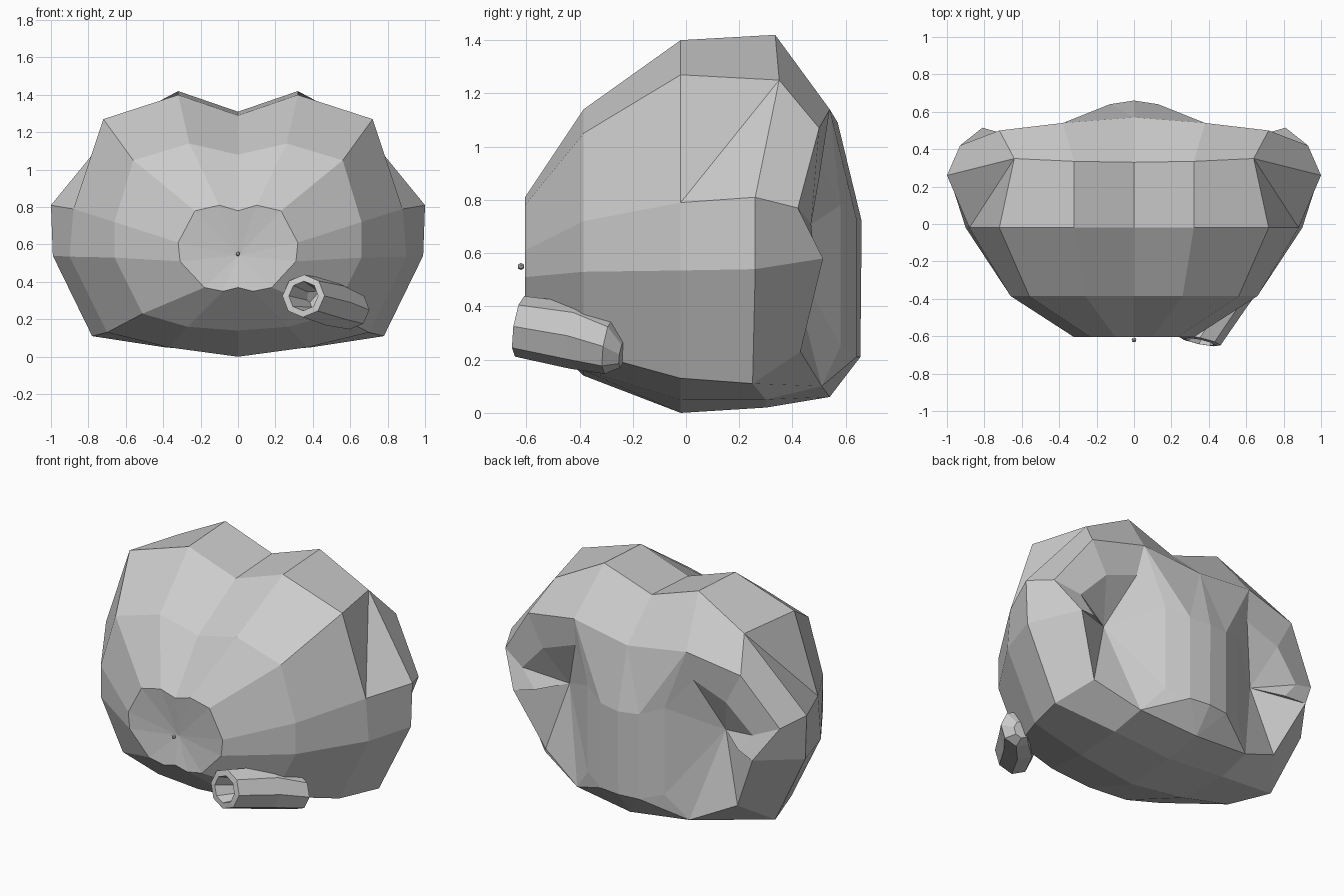
import bpy
import bmesh
from math import cos, sin, tau
from mathutils import Vector

default_cube = bpy.data.objects.get("Cube")
if default_cube:
    bpy.data.objects.remove(default_cube, do_unlink=True)

grey = bpy.data.materials.new("plain grey")
grey.use_nodes = True
grey.diffuse_color = (0.6, 0.6, 0.6, 1)
grey.node_tree.nodes["Principled BSDF"].inputs["Base Color"].default_value = grey.diffuse_color


def finish(mesh_builder, name):
    """Turn a bmesh into a flat shaded grey object."""
    mesh = bpy.data.meshes.new(name)
    mesh_builder.to_mesh(mesh)
    mesh_builder.free()
    mesh.materials.append(grey)
    part = bpy.data.objects.new(name, mesh)
    bpy.context.collection.objects.link(part)
    return part


def bridge(builder, first, second, closed=False):
    """Join two rows of vertices with quads."""
    faces = []
    count = len(first)
    for i in range(count if closed else count - 1):
        k = (i + 1) % count
        faces.append(builder.faces.new((first[i], first[k], second[k], second[i])))
    return faces


def build_body():
    bm = bmesh.new()

    def row(points):
        return [bm.verts.new(p) for p in points]

    def ring(y, outline):
        return row([(x, y, z) for x, z in outline])

    # Half cross-sections from the top notch to the bottom centre
    snout = ring(-.605, [(0, .78), (.1, .81), (.23, .78), (.32, .61),
                         (.31, .51), (.18, .37), (.08, .35), (0, .37)])
    brow = ring(-.385, [(0, 1.08), (.26, 1.14), (.56, 1.05), (.66, .72),
                        (.66, .53), (.51, .23), (.27, .16), (0, .14)])
    middle = ring(-.02, [(0, 1.29), (.32, 1.4), (.72, 1.27), (.88, .79),
                         (.9, .535), (.7, .13), (.37, .05), (0, 0)])
    widest = row([(0, .33, 1.31), (.32, .335, 1.42), (.64, .35, 1.25),
                  (1, .26, .81), (.99, .26, .54), (.78, .25, .11),
                  (.39, .3, .05), (0, .3, .02)])
    back = row([(0, .57, 1.09), (.38, .54, 1.14), (.72, .5, 1.07),
                (.93, .42, .77), (.81, .515, .58), (.65, .43, .23),
                (.38, .51, .1), (0, .54, .06)])

    # Front fan around a shallow hollow
    tip = bm.verts.new((0, -.575, .54))
    for a, b in zip(snout, snout[1:]):
        bm.faces.new((tip, a, b))
    bridge(bm, snout, brow)
    bridge(bm, brow, middle)
    cheeks = bridge(bm, middle, widest)
    bmesh.utils.face_split(cheeks[2], middle[3], widest[2])
    bridge(bm, widest, back)

    # Puffed cheek rolling into a deep dimple
    dimple = bm.verts.new((.53, .37, .64))
    roll = row([(.4, .5, .96), (.62, .5, .88), (.78, .47, .71), (.69, .48, .6)])
    bridge(bm, back[1:5], roll)
    for a, b in zip(roll, roll[1:]):
        bm.faces.new((dimple, a, b))
    bm.faces.new((dimple, roll[3], back[4]))
    for a, b in zip(back[4:6], back[5:7]):
        bm.faces.new((dimple, a, b))

    # Bulging centre panel at the back
    upper = row([(0, .66, .72), (.13, .64, .73), (.26, .58, .78)])
    lower = row([(0, .655, .21), (.13, .64, .21), (.26, .58, .25)])
    bridge(bm, upper, lower)
    for centre, edge, panel in ((back[0], back[1], upper), (back[7], back[6], lower)):
        bm.faces.new((centre, panel[1], panel[0]))
        bm.faces.new((centre, edge, panel[1]))
        bm.faces.new((edge, panel[2], panel[1]))
    bm.faces.new((back[1], roll[0], upper[2]))
    bm.faces.new((roll[0], dimple, upper[2]))
    bm.faces.new((upper[2], dimple, lower[2]))
    bm.faces.new((lower[2], dimple, back[6]))

    # Mirror to the other half and weld the centre line
    bmesh.ops.mirror(bm, geom=bm.verts[:] + bm.edges[:] + bm.faces[:],
                     axis='X', merge_dist=0.001)
    bmesh.ops.remove_doubles(bm, verts=bm.verts[:], dist=0.001)
    bmesh.ops.recalc_face_normals(bm, faces=bm.faces[:])
    return finish(bm, "body")


def build_stub():
    # Short faceted tube with a recessed mouth, beside the lower front
    bm = bmesh.new()
    axis = Vector((0.2, 0.95, -0.15)).normalized()
    turn = axis.to_track_quat('Z', 'Y')
    rings = []
    for centre, radius in (((.43, -.48, .3), .05), ((.35, -.63, .325), .08),
                           ((.35, -.625, .325), .115), ((.48, -.42, .29), .125),
                           ((.6, -.29, .25), .105), ((.61, -.24, .22), .05)):
        ring = []
        for i in range(8):
            angle = tau * i / 8
            offset = Vector((cos(angle), sin(angle), 0)) * radius
            ring.append(bm.verts.new(Vector(centre) + turn @ offset))
        rings.append(ring)
    for a, b in zip(rings, rings[1:]):
        bridge(bm, a, b, closed=True)
    bm.faces.new(rings[0])
    bm.faces.new(rings[-1])
    bmesh.ops.recalc_face_normals(bm, faces=bm.faces[:])
    return finish(bm, "front_stub")


def build_nub():
    # Tiny bead in the front hollow
    bm = bmesh.new()
    bmesh.ops.create_icosphere(bm, subdivisions=1, radius=0.014)
    bmesh.ops.translate(bm, verts=bm.verts[:], vec=(0, -0.62, 0.55))
    return finish(bm, "nose_bead")


build_body()
build_stub()
build_nub()
